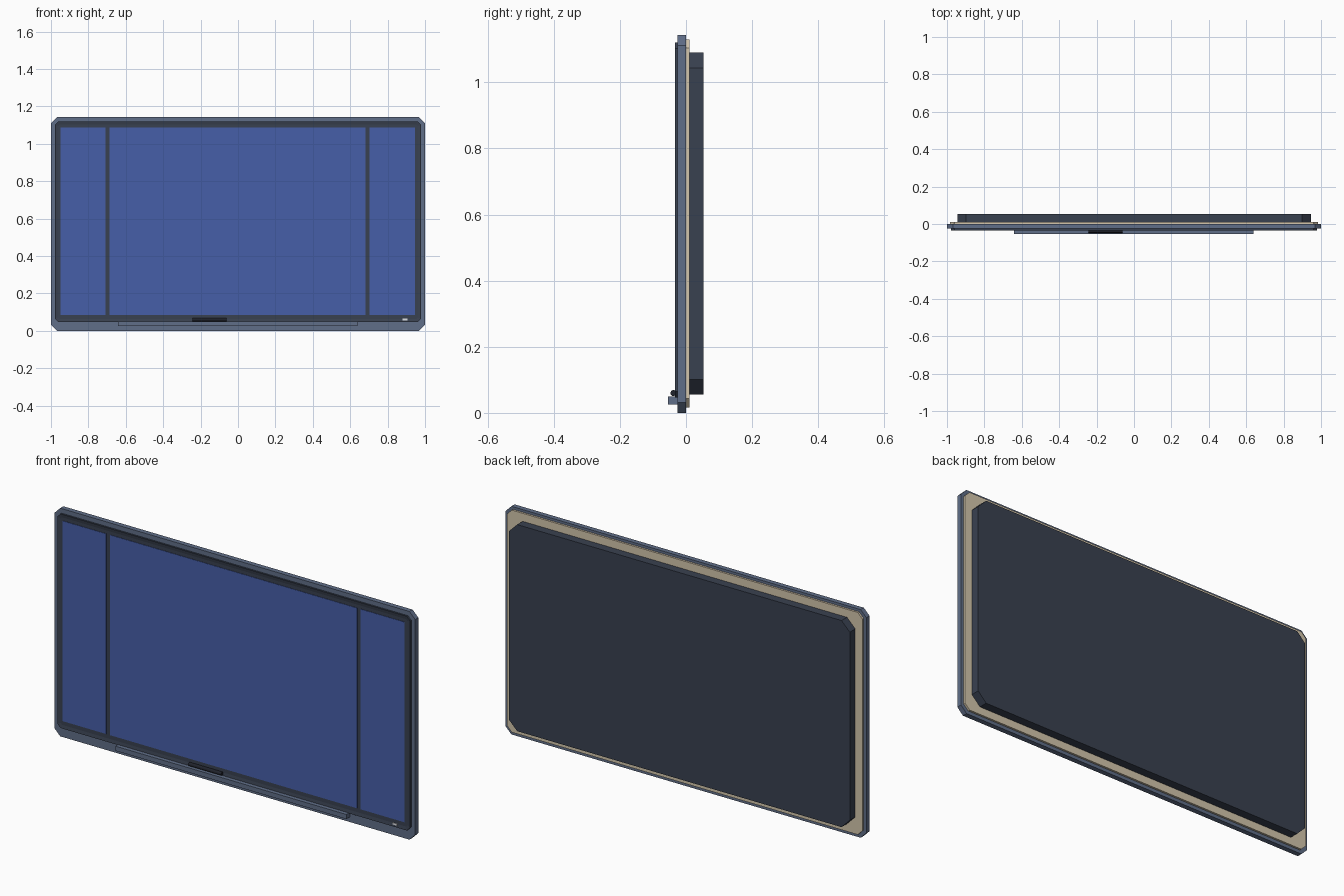
import bpy
import bmesh

cube = bpy.data.objects.get("Cube")
if cube:
    bpy.data.objects.remove(cube, do_unlink=True)


def material(name, rgb):
    # sRGB bytes converted to linear
    lin = [((c / 255 + 0.055) / 1.055) ** 2.4 for c in rgb]
    mat = bpy.data.materials.new(name)
    mat.use_nodes = True
    mat.diffuse_color = (*lin, 1)
    mat.node_tree.nodes["Principled BSDF"].inputs["Base Color"].default_value = (*lin, 1)
    return mat


SLATE = material("slate frame", (96, 110, 136))
CHARCOAL = material("charcoal", (57, 65, 80))
BLUE = material("screen blue", (70, 94, 168))
CREAM = material("cream", (212, 198, 172))
BLACK = material("pen black", (32, 35, 44))
WHITE = material("badge white", (228, 230, 234))


def slab(name, mat, xs, ys, zs, cut=0.0, rim=0.0, sink=0.0):
    """Upright slab with cut corners; rim and sink recess its front face."""
    (x0, x1), (y0, y1), (z0, z1) = xs, ys, zs
    if cut:
        outline = [(x0 + cut, z0), (x1 - cut, z0), (x1, z0 + cut), (x1, z1 - cut),
                   (x1 - cut, z1), (x0 + cut, z1), (x0, z1 - cut), (x0, z0 + cut)]
    else:
        outline = [(x0, z0), (x1, z0), (x1, z1), (x0, z1)]
    bm = bmesh.new()
    front = bm.faces.new([bm.verts.new((x, y0, z)) for x, z in outline])
    geom = bmesh.ops.extrude_face_region(bm, geom=[front], use_keep_orig=True)["geom"]
    bmesh.ops.translate(bm, vec=(0, y1 - y0, 0),
                        verts=[g for g in geom if isinstance(g, bmesh.types.BMVert)])
    bmesh.ops.recalc_face_normals(bm, faces=bm.faces)
    if rim:
        bmesh.ops.inset_region(bm, faces=[front], thickness=rim)
        bmesh.ops.translate(bm, vec=(0, sink, 0), verts=front.verts)
    mesh = bpy.data.meshes.new(name)
    bm.to_mesh(mesh)
    bm.free()
    mesh.materials.append(mat)
    obj = bpy.data.objects.new(name, mesh)
    bpy.context.collection.objects.link(obj)
    return obj


# Layered body, from back to front
slab("back_housing", CHARCOAL, (-0.945, 0.945), (0.01, 0.053), (0.055, 1.09), 0.046)
slab("backing_board", CREAM, (-0.985, 0.985), (0, 0.01), (0.017, 1.13), 0.026)
slab("outer_frame", SLATE, (-1, 1), (-0.025, 0), (0, 1.143), 0.032)
slab("bezel", CHARCOAL, (-0.978, 0.978), (-0.034, -0.025), (0.047, 1.12), 0.018,
     rim=0.018, sink=0.003)

# Screen panes
for name, xs in (("left_pane", (0.703, 0.946)), ("centre_pane", (-0.687, 0.683)),
                 ("right_pane", (-0.949, -0.708))):
    slab(name, BLUE, xs, (-0.033, -0.03), (0.084, 1.087))

# Pen tray and small badge
slab("pen_tray", SLATE, (-0.642, 0.638), (-0.054, -0.025), (0.026, 0.049))
slab("badge", WHITE, (0.88, 0.906), (-0.034, -0.03), (0.056, 0.065))

# Pen lying on the tray
bpy.ops.mesh.primitive_cylinder_add(vertices=16, radius=0.009, depth=0.182,
                                    location=(-0.152, -0.038, 0.06),
                                    rotation=(0, 1.5708, 0))
pen = bpy.context.object
pen.name = "pen"
pen.data.materials.append(BLACK)
bpy.ops.object.shade_smooth_by_angle()
